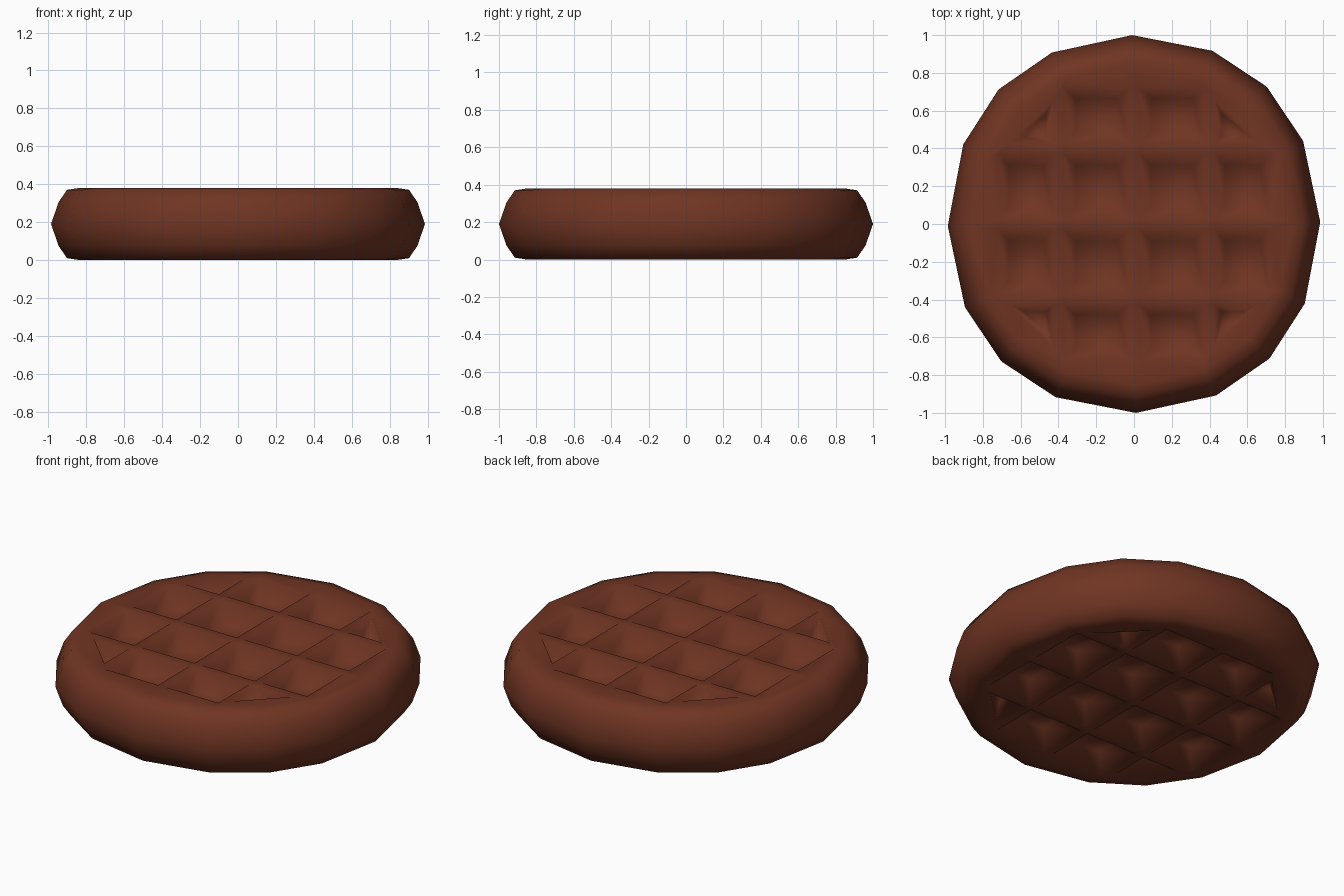
import bpy, bmesh, math

if "Cube" in bpy.data.objects:
    bpy.data.objects.remove(bpy.data.objects["Cube"])

SIDES = 16
MID = 0.19
# half profile of the rim: radius, height above the middle
PROFILE = [(1.0, 0.0), (0.96, 0.115), (0.915, 0.18), (0.85, 0.19)]
DEPTH = 0.10

chocolate = bpy.data.materials.new("chocolate brown")
chocolate.diffuse_color = (0.16, 0.035, 0.016, 1)
chocolate.use_nodes = True
chocolate.node_tree.nodes["Principled BSDF"].inputs["Base Color"].default_value = chocolate.diffuse_color

bm = bmesh.new()


def ring(r, z):
    """Slightly squared, slightly turned sixteen-sided ring."""
    pts = []
    for i in range(SIDES):
        a = 2 * math.pi * i / SIDES
        rr = r * (1 + 0.009 * (1 - math.cos(4 * a)))
        t = a + math.radians(0.6 + 2.8 * math.sin(4 * a))
        pts.append(bm.verts.new((rr * 0.986 * math.cos(t), rr * math.sin(t), z)))
    return pts


def bridge(a, b):
    n = len(a)
    for i in range(n):
        j = (i + 1) % n
        bm.faces.new((a[i], a[j], b[j], b[i]))


def loop_edges(vs):
    return [bm.edges.get((vs[i], vs[(i + 1) % len(vs)])) or
            bm.edges.new((vs[i], vs[(i + 1) % len(vs)])) for i in range(len(vs))]


def pocket_outlines():
    """Upper outline and sunken floor outline of every pocket."""
    w = 0.025
    spans = [(-0.72, -0.4 - w), (-0.4 + w, -w), (w, 0.4 - w), (0.4 + w, 0.72)]
    for i, (x0, x1) in enumerate(spans):
        for j, (y0, y1) in enumerate(spans):
            if i in (0, 3) and j in (0, 3):
                # triangular pockets in the corners
                sx, sy = (1 if i else -1), (1 if j else -1)
                a, b = 0.4 + w, 0.66
                outline = [(sx * a, sy * a), (sx * b, sy * a), (sx * a, sy * b)]
                c = (sx * (2 * a + b) / 3, sy * (2 * a + b) / 3)
                k = 0.5
            else:
                outline = [(x0, y0), (x1, y0), (x1, y1), (x0, y1)]
                c = ((x0 + x1) / 2, (y0 + y1) / 2)
                k = 0.62
            floor = [(c[0] + (x - c[0]) * k, c[1] + (y - c[1]) * k) for x, y in outline]
            yield outline, floor


# rounded rim
rings = [ring(r, MID - h) for r, h in reversed(PROFILE[1:])]
rings += [ring(r, MID + h) for r, h in PROFILE]
for a, b in zip(rings, rings[1:]):
    bridge(a, b)

# grid of sunken pockets on both flat sides
for side, edge_ring in ((1, rings[-1]), (-1, rings[0])):
    edges = loop_edges(edge_ring)
    z = MID + side * PROFILE[-1][1]
    for outline, floor in pocket_outlines():
        top = [bm.verts.new((x, y, z)) for x, y in outline]
        low = [bm.verts.new((x, y, z - side * DEPTH)) for x, y in floor]
        bridge(top, low)
        bm.faces.new(low)
        edges += loop_edges(top)
    bmesh.ops.triangle_fill(bm, edges=edges, use_beauty=True, normal=(0, 0, side))

bmesh.ops.recalc_face_normals(bm, faces=bm.faces)
for f in bm.faces:
    f.smooth = True

mesh = bpy.data.meshes.new("waffle_biscuit")
bm.to_mesh(mesh)
bm.free()
mesh.materials.append(chocolate)
obj = bpy.data.objects.new("waffle_biscuit", mesh)
bpy.context.collection.objects.link(obj)
